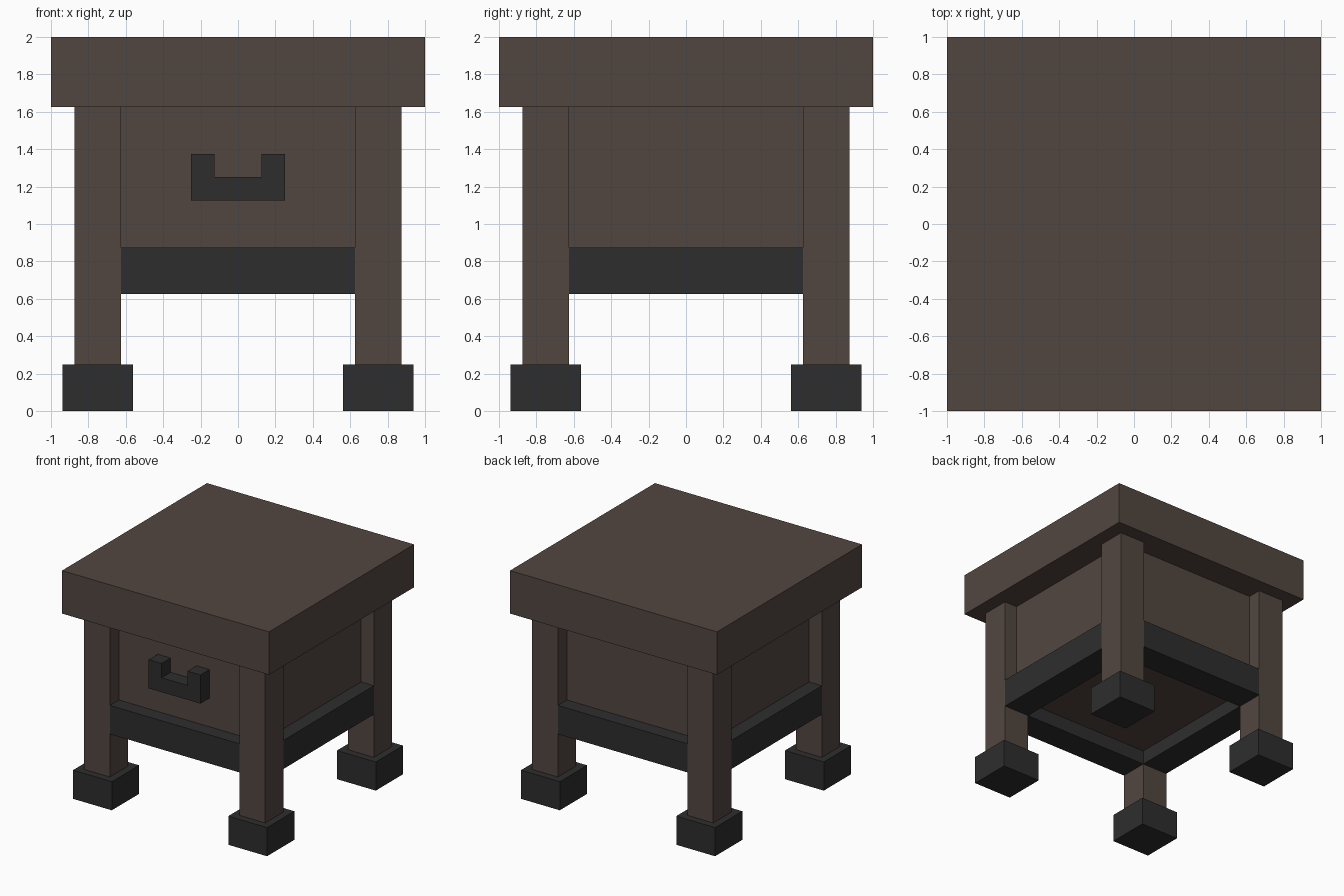
import bpy
import bmesh

cube = bpy.data.objects.get("Cube")
if cube:
    bpy.data.objects.remove(cube, do_unlink=True)


def make_material(name, rgb):
    mat = bpy.data.materials.new(name)
    mat.use_nodes = True
    mat.diffuse_color = (*rgb, 1)
    bsdf = mat.node_tree.nodes["Principled BSDF"]
    bsdf.inputs["Base Color"].default_value = (*rgb, 1)
    bsdf.inputs["Roughness"].default_value = 0.9
    return mat


wood = make_material("dark brown wood", (0.086, 0.062, 0.051))
iron = make_material("charcoal iron", (0.027, 0.027, 0.027))


def add_object(name, bm, mat):
    bmesh.ops.recalc_face_normals(bm, faces=bm.faces)
    mesh = bpy.data.meshes.new(name)
    bm.to_mesh(mesh)
    bm.free()
    mesh.materials.append(mat)
    obj = bpy.data.objects.new(name, mesh)
    bpy.context.collection.objects.link(obj)
    return obj


def box(name, lo, hi, mat):
    """Axis-aligned box between two corners."""
    bm = bmesh.new()
    bmesh.ops.create_cube(bm, size=1)
    for v in bm.verts:
        v.co = [(a + b) / 2 + c * (b - a) for a, b, c in zip(lo, hi, v.co)]
    return add_object(name, bm, mat)


def prism(name, outline, y0, y1, mat):
    """Outline in x and z, extruded along y."""
    bm = bmesh.new()
    face = bm.faces.new([bm.verts.new((x, y0, z)) for x, z in outline])
    new = bmesh.ops.extrude_face_region(bm, geom=[face])["geom"]
    moved = [g for g in new if isinstance(g, bmesh.types.BMVert)]
    bmesh.ops.translate(bm, verts=moved, vec=(0, y1 - y0, 0))
    return add_object(name, bm, mat)


# Table top and drawer body
box("table_top", (-1, -1, 1.625), (1, 1, 2), wood)
box("drawer_body", (-0.75, -0.75, 0.75), (0.75, 0.75, 1.625), wood)

# Four legs, each standing in a wider foot
for y_name, sy in (("front", -1), ("back", 1)):
    for x_name, sx in (("right", -1), ("left", 1)):
        x, y = 0.75 * sx, 0.75 * sy
        for part, r, z0, z1, mat in (("leg", 0.125, 0.25, 1.625, wood),
                                     ("foot", 0.1875, 0, 0.25, iron)):
            box(f"{y_name}_{x_name}_{part}", (x - r, y - r, z0), (x + r, y + r, z1), mat)

# Rails running between the legs below the body
for name, s in (("front", -1), ("back", 1)):
    y = 0.75 * s
    box(name + "_rail", (-0.625, y - 0.125, 0.625), (0.625, y + 0.125, 0.875), iron)
for name, s in (("right", -1), ("left", 1)):
    x = 0.75 * s
    box(name + "_rail", (x - 0.125, -0.625, 0.625), (x + 0.125, 0.625, 0.875), iron)

# U-shaped drawer handle
half = [(0.25, 1.125), (0.25, 1.375), (0.125, 1.375), (0.125, 1.25)]
prism("drawer_handle", half + [(-x, z) for x, z in reversed(half)], -0.875, -0.75, iron)
